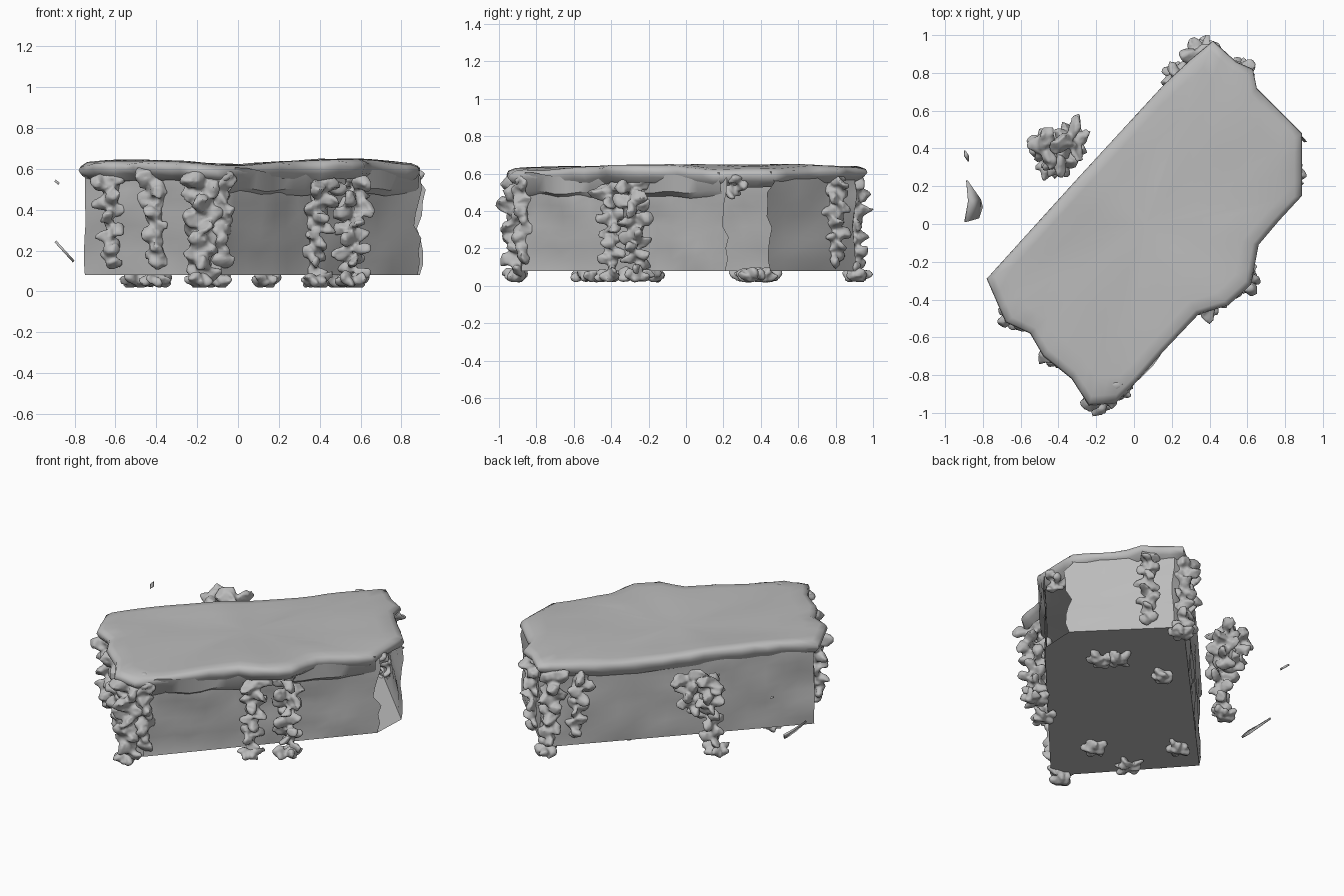
import bpy, bmesh, math, random
from mathutils import Vector, Matrix, noise

random.seed(4)
cube = bpy.data.objects.get("Cube")
if cube:
    bpy.data.objects.remove(cube)

GREY = (0.5, 0.5, 0.5, 1)
stone = bpy.data.materials.new("plain grey")
stone.use_nodes = True
stone.diffuse_color = GREY
stone.node_tree.nodes["Principled BSDF"].inputs["Base Color"].default_value = GREY


def finish(bm, name, angle=40, voxel=0):
    mesh = bpy.data.meshes.new(name)
    bm.to_mesh(mesh)
    bm.free()
    ob = bpy.data.objects.new(name, mesh)
    bpy.context.collection.objects.link(ob)
    mesh.materials.append(stone)
    if voxel:
        mod = ob.modifiers.new("fuse", 'REMESH')
        mod.mode = 'VOXEL'
        mod.voxel_size = voxel
        mod.use_smooth_shade = True
    else:
        bpy.ops.object.select_all(action='DESELECT')
        bpy.context.view_layer.objects.active = ob
        ob.select_set(True)
        bpy.ops.object.shade_smooth_by_angle(angle=math.radians(angle))
    return ob


def wobble(p, amount, scale=6):
    return noise.noise_vector(Vector(p) * scale) * amount


def top_height(x):
    return 0.635 + 0.013 * math.cos(6 * (x + 0.55))


# Walls: an open ring, missing the face at the broken corner
OUTLINE = [(0.88, 0.21), (-0.08, -0.88), (-0.2, -0.89), (-0.75, -0.28),
           (0.36, 0.9), (0.44, 0.9), (0.89, 0.45)]
BASE, RIM = 0.08, 0.61
path = []
for a, b in zip(OUTLINE, OUTLINE[1:]):
    a, b = Vector(a), Vector(b)
    n = max(1, round((b - a).length / 0.1))
    path += [a.lerp(b, i / n) for i in range(n)]
path.append(Vector(OUTLINE[-1]))

bm = bmesh.new()
ROWS = 9
rows = []
for r in range(ROWS + 1):
    z = BASE + (RIM - BASE) * r / ROWS
    row = []
    for i, p in enumerate(path):
        co = Vector((p.x, p.y, z))
        if 0 < r < ROWS:
            co += wobble(co, 0.022)
            if i in (0, len(path) - 1):      # ragged edge of the break
                step = (path[1] if i == 0 else path[-2]) - p
                co += step.to_3d().normalized() * random.uniform(-0.03, 0.03)
        row.append(bm.verts.new(co))
    rows.append(row)
for low, high in zip(rows, rows[1:]):
    for i in range(len(path) - 1):
        bm.faces.new((low[i + 1], low[i], high[i], high[i + 1]))
bm.faces.new(rows[0])
finish(bm, "cabinet_walls")

# Worn top with a rounded rim and a short skirt draped over the carvings
LID = [(-0.78, -0.29), (-0.3, 0.24), (0.16, 0.74), (0.3, 0.87), (0.42, 0.97),
       (0.54, 0.86), (0.63, 0.82), (0.65, 0.72), (0.89, 0.48), (0.89, 0.15),
       (0.77, 0.02), (0.66, -0.11), (0.62, -0.32), (0.5, -0.43), (0.34, -0.48),
       (0.15, -0.68), (0, -0.85), (-0.1, -0.95), (-0.24, -0.96), (-0.33, -0.82),
       (-0.48, -0.7), (-0.55, -0.58), (-0.68, -0.52)]
MID = Vector((0.06, 0))
fine = []
for i, a in enumerate(LID):
    a, b = Vector(a), Vector(LID[(i + 1) % len(LID)])
    n = max(1, round((b - a).length / 0.08))
    fine += [a.lerp(b, k / n) for k in range(n)]
bm = bmesh.new()
rings = []
for scale, drop in ((0.93, 0.1), (0.98, 0.07), (1, 0.042), (0.99, 0.018),
                    (0.95, 0.004), (0.85, 0), (0.6, 0), (0.3, 0)):
    ring = []
    for p in fine:
        q = MID + (p - MID) * scale
        co = Vector((q.x, q.y, top_height(q.x) - drop))
        co.z += wobble(co, 0.014, 3).z
        if drop > 0.01:                      # chipped edge
            co.z += wobble(co, 0.012, 13).z
        ring.append(bm.verts.new(co))
    rings.append(ring)
for low, high in zip(rings, rings[1:]):
    for i in range(len(fine)):
        j = (i + 1) % len(fine)
        bm.faces.new((low[i], low[j], high[j], high[i]))
centre = bm.verts.new((MID.x, MID.y, top_height(MID.x)))
for i, v in enumerate(rings[-1]):
    bm.faces.new((v, rings[-1][(i + 1) % len(fine)], centre))
bmesh.ops.recalc_face_normals(bm, faces=bm.faces)
finish(bm, "worn_top", 60)

# Frieze below the rim of the long front side
bm = bmesh.new()
start, end = Vector((-0.04, -0.85)), Vector((0.88, 0.19))
out = Vector((0.74, -0.67))
strips = []
for i in range(19):
    p = start.lerp(end, i / 18)
    strip = []
    for depth, z in ((-0.01, 0.47), (0.018, 0.5), (0.02, 0.6)):
        co = (p + out * depth).to_3d()
        co.z = z
        strip.append(bm.verts.new(co + wobble(co, 0.024, 5)))
    strips.append(strip)
for a, b in zip(strips, strips[1:]):
    for k in range(2):
        bm.faces.new((a[k], b[k], b[k + 1], a[k + 1]))
finish(bm, "front_frieze")


# Carved pieces: twisting stacks of fused leaf-like lumps, fuller at the head
def carving(name, foot, head, z0, z1, spread, size, count):
    bm = bmesh.new()
    for i in range(count):
        t = i / (count - 1)
        p = Vector(foot).lerp(Vector(head), t)
        turn = i * 2.4
        reach = spread * random.uniform(0.5, 1) * (0.6 + 0.4 * t)
        radius = size * (0.85 + 0.3 * t)
        place = Matrix.Translation((p.x + reach * math.cos(turn),
                                    p.y + reach * math.sin(turn),
                                    z0 + (z1 - z0) * t))
        tilt = Matrix.Rotation(random.uniform(-1, 1), 4, 'X')
        spin = Matrix.Rotation(turn, 4, 'Z')
        shape = Matrix.Diagonal((1.3, random.uniform(0.5, 0.8), 0.9, 1))
        made = bmesh.ops.create_icosphere(bm, subdivisions=2, radius=radius,
                                          matrix=place @ spin @ tilt @ shape)
        for v in made["verts"]:
            v.co += wobble(v.co, radius * 0.6, 24)
            v.co.z = max(v.co.z, 0.018)
    return finish(bm, name, voxel=0.01)


carving("front_corner_carving", (-0.18, -0.9), (-0.17, -0.88), 0.09, 0.57, 0.06, 0.056, 22)
carving("front_corner_bracket", (-0.08, -0.87), (-0.09, -0.87), 0.15, 0.56, 0.02, 0.05, 9)
carving("long_side_carving_a", (0.37, -0.4), (0.4, -0.4), 0.09, 0.55, 0.06, 0.042, 18)
carving("long_side_carving_b", (0.56, -0.26), (0.56, -0.29), 0.09, 0.55, 0.08, 0.042, 20)
carving("short_side_carving_a", (-0.62, -0.5), (-0.63, -0.48), 0.14, 0.56, 0.045, 0.042, 14)
carving("short_side_carving_b", (-0.4, -0.7), (-0.41, -0.67), 0.14, 0.56, 0.04, 0.048, 13)
carving("loose_support_stem", (-0.43, 0.31), (-0.38, 0.36), 0.07, 0.47, 0.07, 0.04, 16)
carving("loose_support_crown_a", (-0.45, 0.39), (-0.48, 0.41), 0.34, 0.56, 0.07, 0.046, 12)
carving("loose_support_crown_b", (-0.36, 0.41), (-0.33, 0.46), 0.32, 0.57, 0.07, 0.046, 13)
carving("rear_corner_carving_a", (0.38, 0.91), (0.35, 0.89), 0.1, 0.57, 0.05, 0.045, 18)
carving("rear_corner_carving_b", (0.56, 0.8), (0.57, 0.8), 0.13, 0.57, 0.05, 0.042, 18)
carving("rear_corner_carving_c", (0.26, 0.8), (0.23, 0.78), 0.15, 0.56, 0.05, 0.042, 16)
carving("broken_corner_leaf", (0.84, 0.24), (0.83, 0.29), 0.48, 0.57, 0.05, 0.035, 6)

# Feet: low ragged clumps under the carvings and the floor
FEET = [(-0.19, -0.91, 0.05), (0.37, -0.41, 0.06), (0.55, -0.27, 0.08),
        (-0.45, 0.31, 0.07), (0.39, 0.91, 0.06), (0.48, 0.42, 0.07),
        (0.55, 0.34, 0.06), (0.13, 0.43, 0.05), (-0.11, -0.5, 0.06),
        (-0.4, -0.53, 0.08), (-0.5, -0.18, 0.06)]
for i, (x, y, spread) in enumerate(FEET):
    carving(f"foot_{i + 1}", (x, y), (x, y), 0.035, 0.07, spread, 0.032, 9)


# Loose shards beside the long rear side
def shard(name, outline, height):
    bm = bmesh.new()
    bm.faces.new([bm.verts.new((x, y, height(x))) for x, y in outline])
    ob = finish(bm, name)
    ob.modifiers.new("thickness", 'SOLIDIFY').thickness = 0.012


shard("large_shard", [(-0.89, 0.01), (-0.82, 0.03), (-0.8, 0.09), (-0.81, 0.13),
                      (-0.88, 0.23), (-0.87, 0.12)], lambda x: 0.15 - 1.1 * (x + 0.8))
shard("small_shard", [(-0.9, 0.39), (-0.88, 0.36), (-0.88, 0.33), (-0.9, 0.36)],
      lambda x: 0.53 - 0.8 * (x + 0.89))
